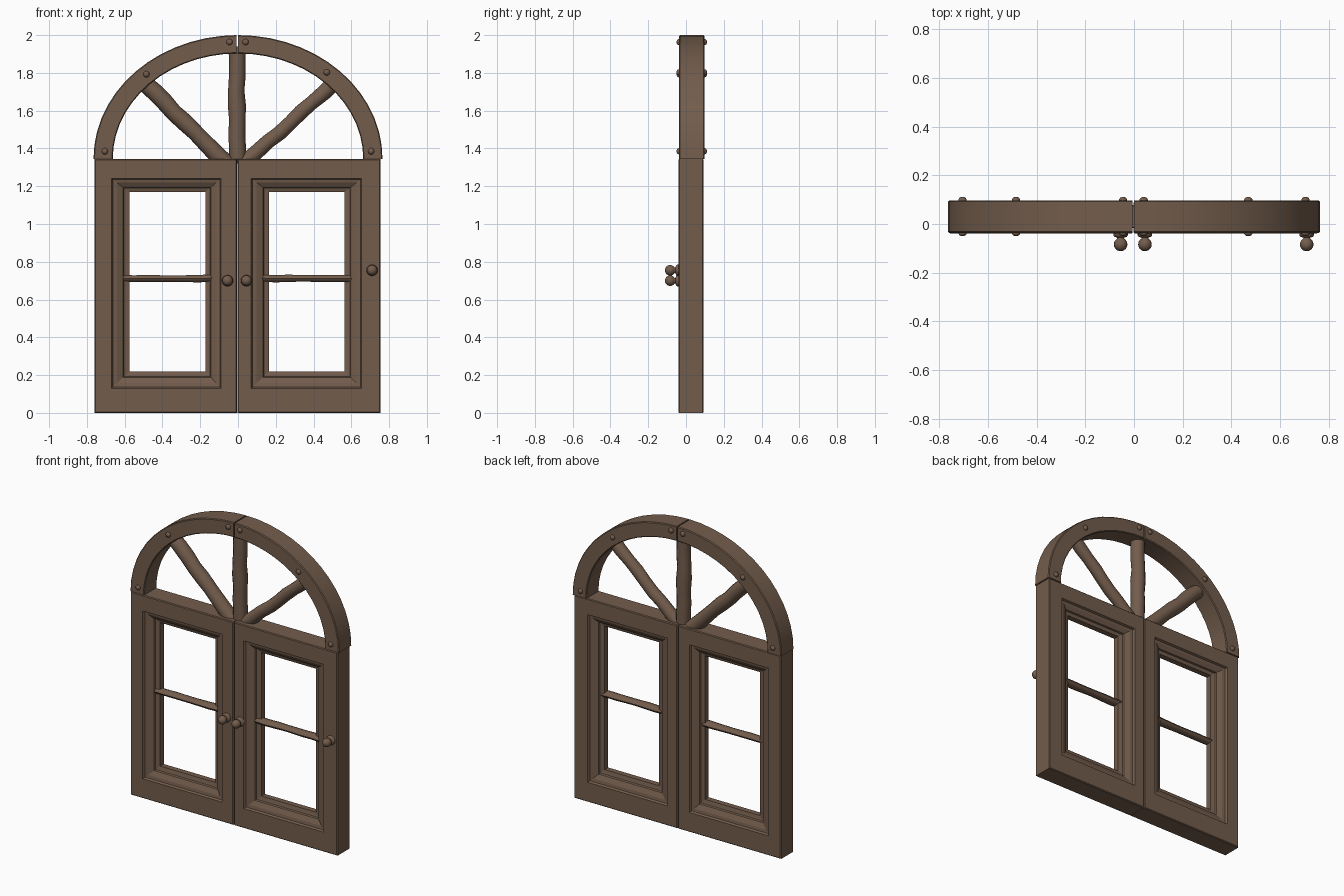
import bpy, bmesh, math, random
from mathutils import Vector

if "Cube" in bpy.data.objects:
    bpy.data.objects.remove(bpy.data.objects["Cube"])

random.seed(4)
wood = bpy.data.materials.new("brown_wood")
wood.diffuse_color = (0.17, 0.108, 0.072, 1)
wood.use_nodes = True
wood.node_tree.nodes["Principled BSDF"].inputs["Base Color"].default_value = wood.diffuse_color


def make(name, bm, smooth=None):
    bmesh.ops.recalc_face_normals(bm, faces=bm.faces)
    me = bpy.data.meshes.new(name)
    bm.to_mesh(me)
    bm.free()
    me.materials.append(wood)
    ob = bpy.data.objects.new(name, me)
    bpy.context.collection.objects.link(ob)
    if smooth:
        bpy.ops.object.select_all(action='DESELECT')
        ob.select_set(True)
        bpy.context.view_layer.objects.active = ob
        bpy.ops.object.shade_smooth_by_angle(angle=math.radians(smooth))
    return ob


def skin(bm, rings, loop=False, caps=False):
    """Bridge rings of points with quads."""
    vs = [[bm.verts.new(p) for p in r] for r in rings]
    n = len(vs[0])
    for a, b in zip(vs, vs[1:] + vs[:1] if loop else vs[1:]):
        for i in range(n):
            j = (i + 1) % n
            bm.faces.new((a[i], a[j], b[j], b[i]))
    if caps:
        bm.faces.new(vs[0])
        bm.faces.new(vs[-1])


def tube(bm, p0, p1, radii, sides, wobble=0.0):
    """Round bar, radii spread evenly from p0 to p1."""
    p0, p1 = Vector(p0), Vector(p1)
    d = (p1 - p0).normalized()
    u = Vector((0, 1, 0)) if abs(d.y) < 0.9 else Vector((0, 0, 1))
    v = d.cross(u).normalized()
    rings = []
    for k, r in enumerate(radii):
        c = p0.lerp(p1, k / (len(radii) - 1))
        c += v * random.uniform(-wobble, wobble)
        rings.append([c + r * (math.cos(t) * u + math.sin(t) * v)
                      for t in (2 * math.pi * i / sides for i in range(sides))])
    skin(bm, rings, caps=True)


def lathe(bm, x, z, profile, sides):
    """Turned shape along y; profile is (radius, y)."""
    skin(bm, [[(x + r * math.cos(2 * math.pi * i / sides), y,
                z + r * math.sin(2 * math.pi * i / sides)) for i in range(sides)]
              for r, y in profile], caps=True)


# Window casements: rectangular frames with a moulded step on both faces
def casement(name, outer, groove, opening):
    def ring(a, b, t, y, inset=0):
        x0, x1, z0, z1 = (p + (q - p) * t for p, q in zip(a, b))
        i = inset
        return [(x0 + i, y, z0 + i), (x1 - i, y, z0 + i),
                (x1 - i, y, z1 - i), (x0 + i, y, z1 - i)]
    F, B = -0.04, 0.093
    steps = [(0, F + 0.005), (0, B - 0.005)]
    rings = [ring(outer, outer, 0, y) for t, y in steps]
    rings += [ring(outer, outer, 0, B, 0.005), ring(groove, groove, 0, B)]
    rings += [ring(groove, opening, t, y) for t, y in (
        (0.08, 0.08), (0.3, 0.077), (0.65, 0.062), (0.7, 0.052), (1, 0.045),
        (1, 0.008), (0.7, 0.001), (0.65, -0.009), (0.3, -0.024), (0.08, -0.027))]
    rings += [ring(groove, groove, 0, F), ring(outer, outer, 0, F, 0.005)]
    bm = bmesh.new()
    skin(bm, rings, loop=True)
    make(name, bm)


casement("left_casement", (-0.76, -0.006, 0, 1.345),
         (-0.67, -0.09, 0.13, 1.24), (-0.575, -0.172, 0.22, 1.17))
casement("right_casement", (-0.002, 0.755, 0, 1.345),
         (0.07, 0.655, 0.13, 1.24), (0.165, 0.565, 0.22, 1.17))

# Glazing bars across each opening
for name, x0, x1 in (("left_glazing_bar", -0.62, -0.135), ("right_glazing_bar", 0.13, 0.605)):
    bm = bmesh.new()
    tube(bm, (x0, 0.02, 0.712), (x1, 0.02, 0.712),
         [random.uniform(0.018, 0.021) for _ in range(8)], 10, 0.002)
    for v in bm.verts:
        v.co.y = 0.02 + (v.co.y - 0.02) * 1.6
    make(name, bm, 40)

# Arch, in two halves with a fine seam at the crown
for name, s in (("left_arch", -1), ("right_arch", 1)):
    bm = bmesh.new()
    rings = []
    N = 14
    for k in range(N + 1):
        t = math.pi / 2 * k / N
        pts = []
        for a, b, ins in ((0.765, 0.655, 1), (0.663, 0.558, -1)):
            for y, e in ((-0.036, 0), (-0.031, 1), (0.092, 1), (0.097, 0)):
                q = 0.005 * ins * (1 - e)
                pts.append((a - q, b - q, y))
        pts = pts[:4] + pts[:3:-1]
        rings.append([(s * max(math.cos(t) * a, 0.004) - 0.003 * (k == N),
                       y, 1.345 + math.sin(t) * b) for a, b, y in pts])
    skin(bm, rings, caps=True)
    make(name, bm, 30)

# Fanlight spokes, slightly uneven like hand-cut wood
for name, p0, p1, r in (
        ("left_spoke", (-0.06, 0.03, 1.317), (-0.505, 0.03, 1.756), 0.045),
        ("middle_spoke", (-0.003, 0.03, 1.32), (-0.008, 0.03, 1.94), 0.045),
        ("right_spoke", (0.04, 0.03, 1.326), (0.512, 0.03, 1.747), 0.040)):
    bm = bmesh.new()
    tube(bm, p0, p1, [r * random.uniform(0.93, 1.06) for _ in range(9)], 12, 0.004)
    make(name, bm, 40)

# Knobs: backing disc, neck and ball
for i, (x, z) in enumerate(((-0.055, 0.70), (0.045, 0.70), (0.71, 0.755))):
    ball = [(0.028 * math.sin(a), -0.084 - 0.028 * math.cos(a))
            for a in (math.radians(d) for d in range(150, 0, -20))]
    bm = bmesh.new()
    lathe(bm, x, z, [(0.03, -0.03), (0.03, -0.047), (0.025, -0.053), (0.014, -0.056)] + ball, 16)
    make(f"knob_{i + 1}", bm, 50)

# Domed bolts on both faces of the arch
for i, (x, z) in enumerate(((-0.705, 1.385), (-0.485, 1.793), (-0.045, 1.963),
                            (0.04, 1.963), (0.47, 1.803), (0.705, 1.385))):
    bm = bmesh.new()
    for y, d in ((-0.036, -1), (0.097, 1)):
        lathe(bm, x, z, [(0.017, y - d * 0.005), (0.017, y + d * 0.004),
                         (0.012, y + d * 0.011), (0.005, y + d * 0.014)], 10)
    make(f"arch_bolt_{i + 1}", bm, 40)
